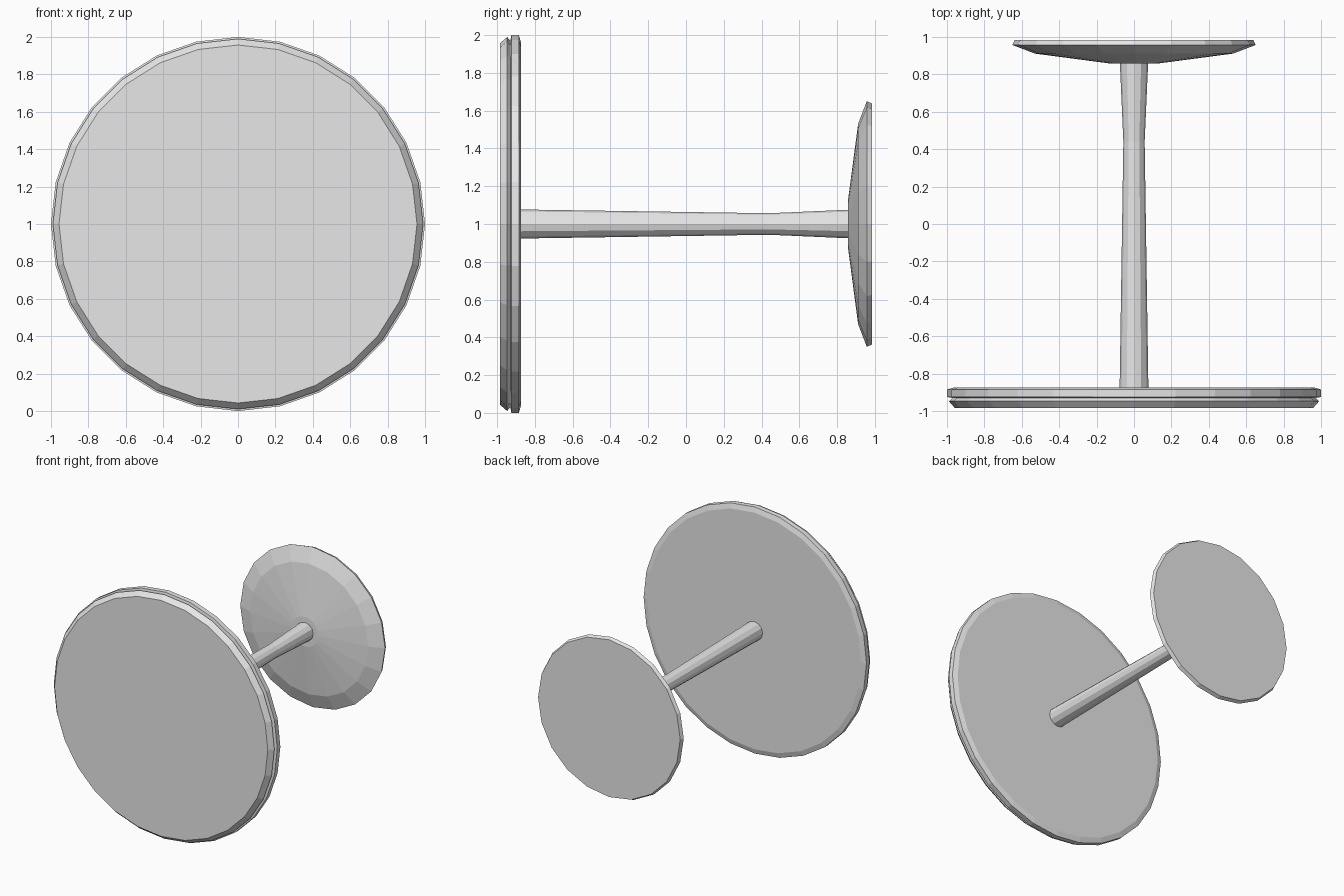
import bpy, bmesh, math

if "Cube" in bpy.data.objects:
    bpy.data.objects.remove(bpy.data.objects["Cube"])

grey = bpy.data.materials.new("light grey")
grey.diffuse_color = (0.8, 0.8, 0.8, 1)
grey.use_nodes = True
grey.node_tree.nodes["Principled BSDF"].inputs["Base Color"].default_value = grey.diffuse_color


def lathe(name, profile, sides):
    """Closed solid turned around the y axis at z = 1; profile is (y, radius) from front to back."""
    bm = bmesh.new()
    rings = []
    for y, r in profile:
        rings.append([bm.verts.new((r * math.sin(2 * math.pi * i / sides), y,
                                    1 + r * math.cos(2 * math.pi * i / sides)))
                      for i in range(sides)])
    for a, b in zip(rings, rings[1:]):
        for i in range(sides):
            j = (i + 1) % sides
            bm.faces.new((a[i], a[j], b[j], b[i]))
    bm.faces.new(rings[0])
    bm.faces.new(rings[-1])
    bmesh.ops.recalc_face_normals(bm, faces=bm.faces)
    mesh = bpy.data.meshes.new(name)
    bm.to_mesh(mesh)
    bm.free()
    mesh.materials.append(grey)
    obj = bpy.data.objects.new(name, mesh)
    bpy.context.collection.objects.link(obj)
    return obj


# Round top with a groove around its rim
lathe("table_top", [(-0.985, 0.957), (-0.947, 0.99), (-0.93, 0.97), (-0.925, 1.0),
                    (-0.885, 1.0), (-0.873, 0.96)], 28)

# Tapered stem, narrowest near the base
lathe("stem", [(-0.88, 0.077), (0.44, 0.057), (0.87, 0.076)], 12)

# Shallow domed foot
lathe("base", [(0.857, 0.12), (0.911, 0.53), (0.957, 0.65), (0.985, 0.638)], 20)
